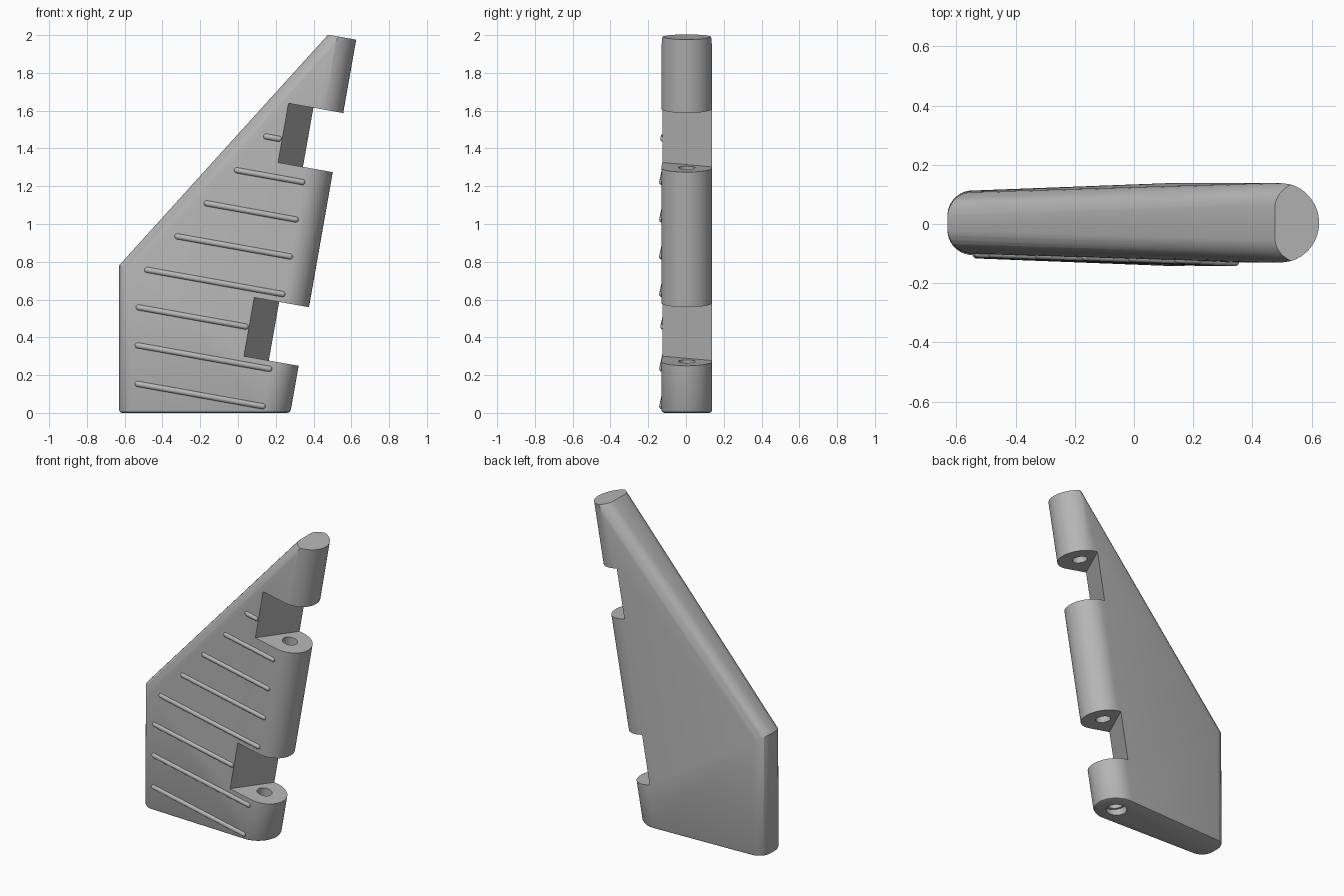
import bpy, bmesh, math
from mathutils import Vector, Matrix

old = bpy.data.objects.get("Cube")
if old:
    bpy.data.objects.remove(old, do_unlink=True)

grey = bpy.data.materials.new("plain grey")
grey.use_nodes = True
grey.diffuse_color = (0.47, 0.47, 0.47, 1)
grey.node_tree.nodes["Principled BSDF"].inputs["Base Color"].default_value = grey.diffuse_color

# Hinge frame: u points aft, y sideways, w runs up the raked hinge axis
RAKE = math.radians(10)
SHIFT_Y = 0.004
ORIGIN = Vector((0.14, SHIFT_Y, 0))
U = Vector((math.cos(RAKE), 0, -math.sin(RAKE)))
V = Vector((0, 1, 0))
W = Vector((math.sin(RAKE), 0, math.cos(RAKE)))
RADIUS = 0.135
TAPER = math.radians(2.2)
FILLET = 0.085


def hinge(u, y, w):
    return ORIGIN + U * u + V * y + W * w


def make_object(name, bm):
    bmesh.ops.recalc_face_normals(bm, faces=bm.faces)
    mesh = bpy.data.meshes.new(name)
    bm.to_mesh(mesh)
    bm.free()
    mesh.materials.append(grey)
    obj = bpy.data.objects.new(name, mesh)
    bpy.context.collection.objects.link(obj)
    return obj


def prism(section, low, high):
    """Extrude a (u, y) section along the hinge axis."""
    bm = bmesh.new()
    rings = [[bm.verts.new(hinge(u, y, w)) for u, y in section] for w in (low, high)]
    bm.faces.new(rings[0])
    bm.faces.new(rings[1])
    n = len(section)
    for i in range(n):
        j = (i + 1) % n
        bm.faces.new((rings[0][i], rings[0][j], rings[1][j], rings[1][i]))
    bmesh.ops.recalc_face_normals(bm, faces=bm.faces)
    return bm


def circle(radius, count=32):
    return [(radius * math.cos(math.tau * i / count), radius * math.sin(math.tau * i / count))
            for i in range(count)]


def slice_off(bm, normal, dist):
    """Remove everything beyond a plane and cap the cut."""
    cut = bmesh.ops.bisect_plane(bm, geom=bm.verts[:] + bm.edges[:] + bm.faces[:], dist=1e-6,
                                 plane_co=normal * dist, plane_no=normal, clear_outer=True)
    edges = [e for e in cut["geom_cut"] if isinstance(e, bmesh.types.BMEdge) and e.is_boundary]
    if edges:
        bmesh.ops.holes_fill(bm, edges=edges, sides=0)


def smooth(obj):
    bpy.ops.object.select_all(action="DESELECT")
    obj.select_set(True)
    bpy.context.view_layer.objects.active = obj
    bpy.ops.object.shade_smooth_by_angle(angle=math.radians(30))


def subtract(obj, cutter):
    cutter.hide_render = True
    mod = obj.modifiers.new("cut", "BOOLEAN")
    mod.operation = "DIFFERENCE"
    mod.solver = "EXACT"
    mod.object = cutter
    bpy.context.view_layer.objects.active = obj
    bpy.ops.object.modifier_apply(modifier=mod.name)
    bpy.data.objects.remove(cutter, do_unlink=True)


# Fin blade: tapered section with a round hinge side
sweep = math.pi / 2 + TAPER
section = [(RADIUS * math.cos(a), RADIUS * math.sin(a))
           for a in (-sweep + 2 * sweep * i / 32 for i in range(33))]
nose = RADIUS / math.cos(TAPER) - 1.6 * math.tan(TAPER)
section += [(-1.6, nose), (-1.6, -nose)]
bm = prism(section, -0.5, 2.03)

# Trim the bottom, the upright leading edge and the sloping leading edge
slice_off(bm, Vector((0, 0, -1)), 0)
low, high = Vector((-0.63, 0, 0.78)), Vector((0.475, 0, 2.0))
slope = (high - low).normalized()
slope_normal = Vector((-slope.z, 0, slope.x))
fronts = [(Vector((-1, 0, 0)), 0.63), (slope_normal, slope_normal.dot(low))]
for normal, dist in fronts:
    slice_off(bm, normal, dist)

# Round both leading edges with planes tangent to a fillet
STEPS = 8
for normal, dist in fronts:
    for side in (-1, 1):
        side_normal = V * side * math.cos(TAPER) - U * math.sin(TAPER)
        side_dist = side_normal.dot(ORIGIN) + RADIUS
        angle = normal.angle(side_normal)
        for i in range(1, STEPS):
            a = math.sin((1 - i / STEPS) * angle) / math.sin(angle)
            b = math.sin(i / STEPS * angle) / math.sin(angle)
            slice_off(bm, normal * a + side_normal * b,
                      a * (dist - FILLET) + b * (side_dist - FILLET) + FILLET)

# Soft rim around the base
bmesh.ops.remove_doubles(bm, verts=bm.verts, dist=1e-4)
rim = [e for e in bm.edges if all(abs(v.co.z) < 1e-4 for v in e.verts)]
bmesh.ops.bevel(bm, geom=rim, offset=0.016, segments=2, profile=0.5, affect="EDGES",
                clamp_overlap=True)
fin = make_object("fin", bm)

# Hinge notches with a slanted back wall
wall_front, wall_back = Vector((-0.16, -0.13)), Vector((-0.025, 0.135))
step = (wall_back - wall_front) * 0.5
a, b = wall_front - step, wall_back + step
notch = [tuple(a), (0.4, a.y), (0.4, b.y), tuple(b)]
for bottom, top in ((0.277, 0.592), (1.318, 1.636)):
    subtract(fin, make_object("notch_cutter", prism(notch, bottom, top)))

# Pin hole and its counterbore in the base
subtract(fin, make_object("pin_cutter", prism(circle(0.045), -0.2, 1.8)))
subtract(fin, make_object("counterbore_cutter", prism(circle(0.062), -0.2, 0.03)))
smooth(fin)


# Raised ribs on the front face
def on_front(x, z):
    u = (Vector((x, SHIFT_Y, z)) - ORIGIN).dot(U)
    return Vector((x, SHIFT_Y - RADIUS / math.cos(TAPER) - u * math.tan(TAPER) + 0.004, z))


RIB = 0.016
ribs = [(-0.53, 0.153, 0.13, 0.035), (-0.53, 0.357, 0.165, 0.233), (-0.525, 0.558, 0.04, 0.457),
        (-0.48, 0.757, 0.235, 0.629), (-0.32, 0.934, 0.275, 0.828), (-0.165, 1.109, 0.305, 1.024),
        (-0.005, 1.284, 0.34, 1.222), (0.15, 1.463, 0.215, 1.451)]
for number, (x0, z0, x1, z1) in enumerate(ribs, 1):
    start, end = on_front(x0, z0), on_front(x1, z1)
    bm = bmesh.new()
    bmesh.ops.create_uvsphere(bm, u_segments=16, v_segments=9, radius=RIB)
    for v in bm.verts:
        if v.co.z > 0:
            v.co.z += (end - start).length
    turn = (end - start).to_track_quat("Z", "Y").to_matrix().to_4x4()
    bm.transform(Matrix.Translation(start) @ turn)
    smooth(make_object(f"rib_{number}", bm))
